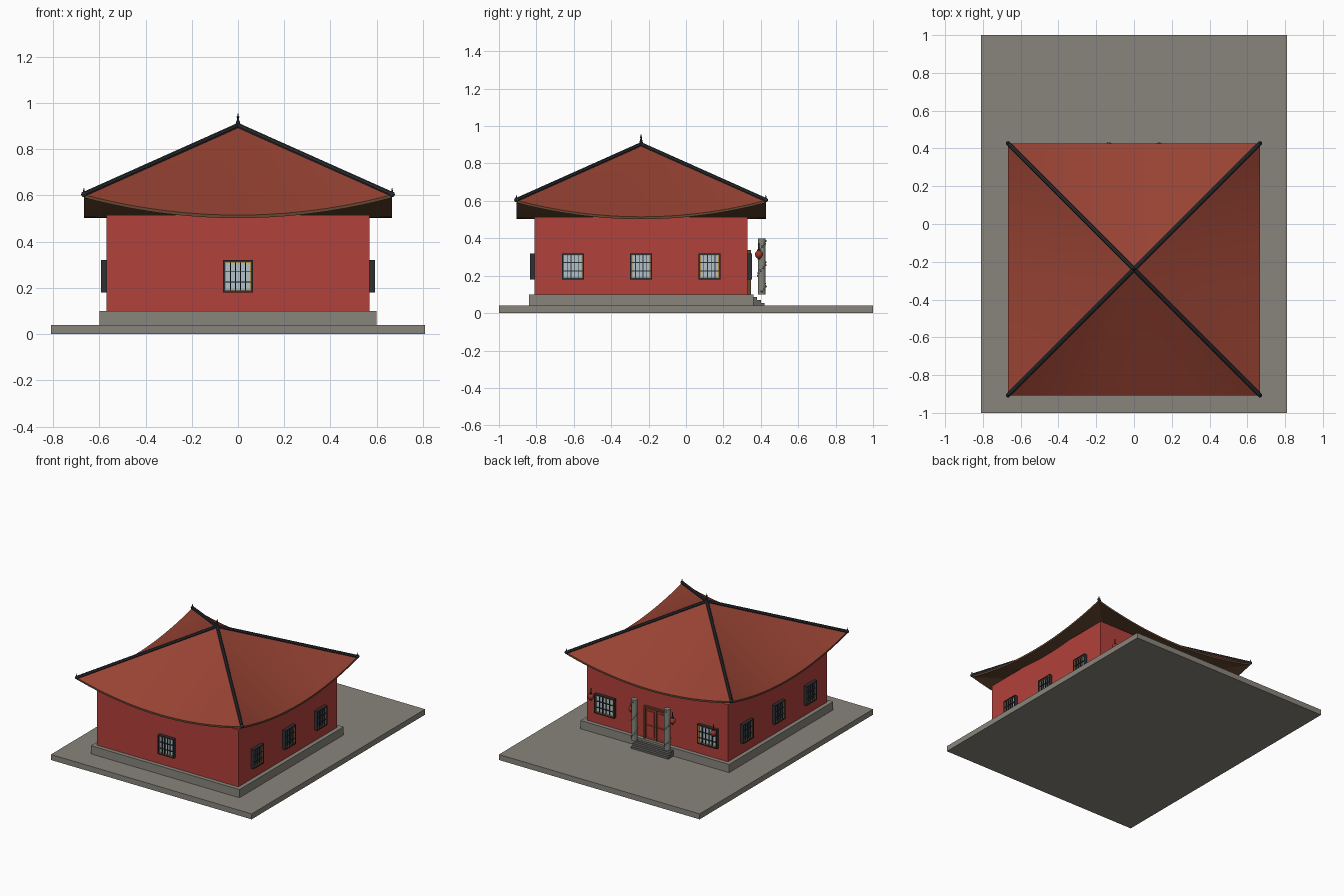
import bpy, bmesh, math
from mathutils import Matrix, Vector

if "Cube" in bpy.data.objects:
    bpy.data.objects.remove(bpy.data.objects["Cube"])

def material(name, r, g, b):
    m = bpy.data.materials.new(name)
    m.diffuse_color = (r, g, b, 1)
    m.use_nodes = True
    m.node_tree.nodes["Principled BSDF"].inputs["Base Color"].default_value = m.diffuse_color
    return m

STONE = material("grey stone", .25, .235, .2)
STEP = material("dark stone", .13, .125, .12)
COLUMN = material("column stone", .24, .24, .21)
WALL = material("red wall", .45, .052, .045)
TILE = material("roof tile red", .31, .055, .033)
WOOD = material("brown wood", .13, .065, .03)
BLACK = material("black trim", .028, .03, .036)
GLASS = material("pale glass", .45, .55, .6)
GOLD = material("gold trim", .45, .27, .06)
LACQUER = material("lacquer red", .33, .035, .022)
CY = -0.24          # y of the building centre

def finish(name, bm, mats, smooth=None):
    bmesh.ops.recalc_face_normals(bm, faces=bm.faces)
    me = bpy.data.meshes.new(name)
    bm.to_mesh(me)
    bm.free()
    for m in mats:
        me.materials.append(m)
    ob = bpy.data.objects.new(name, me)
    bpy.context.collection.objects.link(ob)
    if smooth:
        bpy.ops.object.select_all(action='DESELECT')
        ob.select_set(True)
        bpy.context.view_layer.objects.active = ob
        bpy.ops.object.shade_smooth_by_angle(angle=math.radians(smooth))
    return ob

def boxes(name, mat, spans, matrix=Matrix()):
    """One object from boxes given as (x0, x1, y0, y1, z0, z1)."""
    bm = bmesh.new()
    for x0, x1, y0, y1, z0, z1 in spans:
        place = Matrix.Translation(((x0+x1)/2, (y0+y1)/2, (z0+z1)/2))
        size = Matrix.Diagonal((x1-x0, y1-y0, z1-z0, 1))
        bmesh.ops.create_cube(bm, size=1, matrix=matrix @ place @ size)
    return finish(name, bm, [mat])

def cone(bm, a, b, r1, r2, seg=8):
    a, b = Vector(a), Vector(b)
    rot = (b-a).to_track_quat('Z', 'Y').to_matrix().to_4x4()
    bmesh.ops.create_cone(bm, cap_ends=True, segments=seg, radius1=r1, radius2=r2,
                          depth=(b-a).length, matrix=Matrix.Translation((a+b)/2) @ rot)

def ball(bm, c, r, sz=1, seg=12):
    bmesh.ops.create_uvsphere(bm, u_segments=seg, v_segments=seg//2+2, radius=r,
                              matrix=Matrix.Translation(c) @ Matrix.Diagonal((1, 1, sz, 1)))

# Base, plinth, walls, steps
boxes("courtyard_slab", STONE, [(-.81, .81, -1, 1, 0, .04)])
boxes("plinth", STONE, [(-.6, .6, -.84, .36, .04, .1)])
boxes("walls", WALL, [(-.57, .57, -.81, .33, .1, .515)])
boxes("steps", STEP, [(-.15, .15, .355, .42 - .02*i, .04, .055 + .015*i) for i in range(3)])

# Roof: ruled slopes from the apex to upturned eaves, brown rim and soffit
bm = bmesh.new()
H, N = .667, 20
ring = []
for side in range(4):
    rot = Matrix.Rotation(side*math.pi/2, 3, 'Z')
    for i in range(N):
        t = -1 + 2*i/N
        ring.append(rot @ Vector((t*H, -H, .515 + .088*t*t)) + Vector((0, CY, 0)))
top = [bm.verts.new(p) for p in ring]
low = [bm.verts.new(p - Vector((0, 0, .013))) for p in ring]
apex = bm.verts.new((0, CY, .9))
base = bm.verts.new((0, CY, .503))
for i in range(4*N):
    j = (i+1) % (4*N)
    bm.faces.new((top[i], top[j], apex)).material_index = 0
    bm.faces.new((low[i], low[j], top[j], top[i])).material_index = 1
    bm.faces.new((low[j], low[i], base)).material_index = 1
finish("roof", bm, [TILE, WOOD], 20)

# Hip ridges, corner tips and finial
bm = bmesh.new()
for sx in (-1, 1):
    for sy in (-1, 1):
        end = (sx*.667, CY + sy*.667, .605)
        cone(bm, (0, CY, .903), end, .011, .011)
        ball(bm, end, .012, 1, 8)
        cone(bm, end, (end[0], end[1], .632), .007, .001)
finish("hip_ridges", bm, [BLACK], 40)
bm = bmesh.new()
cone(bm, (0, CY, .9), (0, CY, .925), .013, .006)
cone(bm, (0, CY, .92), (0, CY, .955), .006, .002)
ball(bm, (0, CY, .94), .006, 1, 8)
finish("finial", bm, [BLACK], 40)

# Windows: black frame, gold inner rim, glass and lattice
def rim(w, z0, z1, y0, y1, t):
    return [(-w, -w+t, y0, y1, z0, z1), (w-t, w, y0, y1, z0, z1),
            (-w+t, w-t, y0, y1, z0, z0+t), (-w+t, w-t, y0, y1, z1-t, z1)]

def window(name, angle, u, w):
    m = (Matrix.Translation((0, CY, 0)) @ Matrix.Rotation(math.radians(angle), 4, 'Z')
         @ Matrix.Translation((u, .57, 0)))
    z0, z1, t = .18, .32, .008
    boxes(name + "_frame", BLACK, rim(w, z0, z1, -.005, .024, t), m)
    boxes(name + "_gold_rim", GOLD, rim(w-t, z0+t, z1-t, -.005, .02, .005), m)
    boxes(name + "_glass", GLASS, [(-w+t, w-t, -.005, .014, z0+t, z1-t)], m)
    bars = [(w*k - .002, w*k + .002, .012, .022, z0+t, z1-t) for k in (-.5, -.17, .17, .5)]
    bars += [(-w+t, w-t, .012, .022, z-.002, z+.002) for z in (.225, .27)]
    boxes(name + "_lattice", BLACK, bars, m)

window("front_window", 180, 0, .064)
for i, u in enumerate((-.365, 0, .365)):
    window("right_window_%d" % (i+1), -90, u, .059)
    window("left_window_%d" % (i+1), 90, u, .059)
for i, u in enumerate((-.415, .415)):
    window("back_window_%d" % (i+1), 0, u, .08)

# Double door on the back wall
boxes("door_leaves", LACQUER, [(-.088, -.002, .32, .338, .1, .325), (.002, .088, .32, .338, .1, .325)])
boxes("door_frame", WOOD, [(-.1, -.088, .32, .347, .1, .337), (.088, .1, .32, .347, .1, .337),
                           (-.088, .088, .32, .347, .325, .337), (-.002, .002, .32, .341, .1, .325)])
boxes("door_panels", WALL, [(s*.045-.028, s*.045+.028, .33, .342, a, b)
                            for s in (-1, 1) for a, b in ((.12, .2), (.215, .305))])
bm = bmesh.new()
for s in (-1, 1):
    ball(bm, (s*.012, .343, .208), .005, 1, 8)
finish("door_knobs", bm, [GOLD], 40)

# Columns with a spiral of carved studs
for name, x in (("left_column", -.133), ("right_column", .133)):
    bm = bmesh.new()
    cone(bm, (x, .405, .1), (x, .405, .4), .021, .021, 16)
    for i in range(20):
        a = i*.75
        ball(bm, (x + .021*math.cos(a), .405 + .021*math.sin(a), .115 + .0142*i), .006, 1, 8)
    finish(name, bm, [COLUMN], 40)

# Lanterns
for i, x in enumerate((-.495, -.165, .165, .495)):
    bm = bmesh.new()
    ball(bm, (x, .39, .314), .021, 1.1, 14)
    finish("lantern_%d" % (i+1), bm, [LACQUER], 40)
    bm = bmesh.new()
    cone(bm, (x, .39, .333), (x, .39, .342), .01, .008)
    cone(bm, (x, .39, .34), (x, .39, .375), .003, .003, 6)
    cone(bm, (x, .39, .287), (x, .39, .295), .007, .009)
    finish("lantern_hanger_%d" % (i+1), bm, [BLACK])
